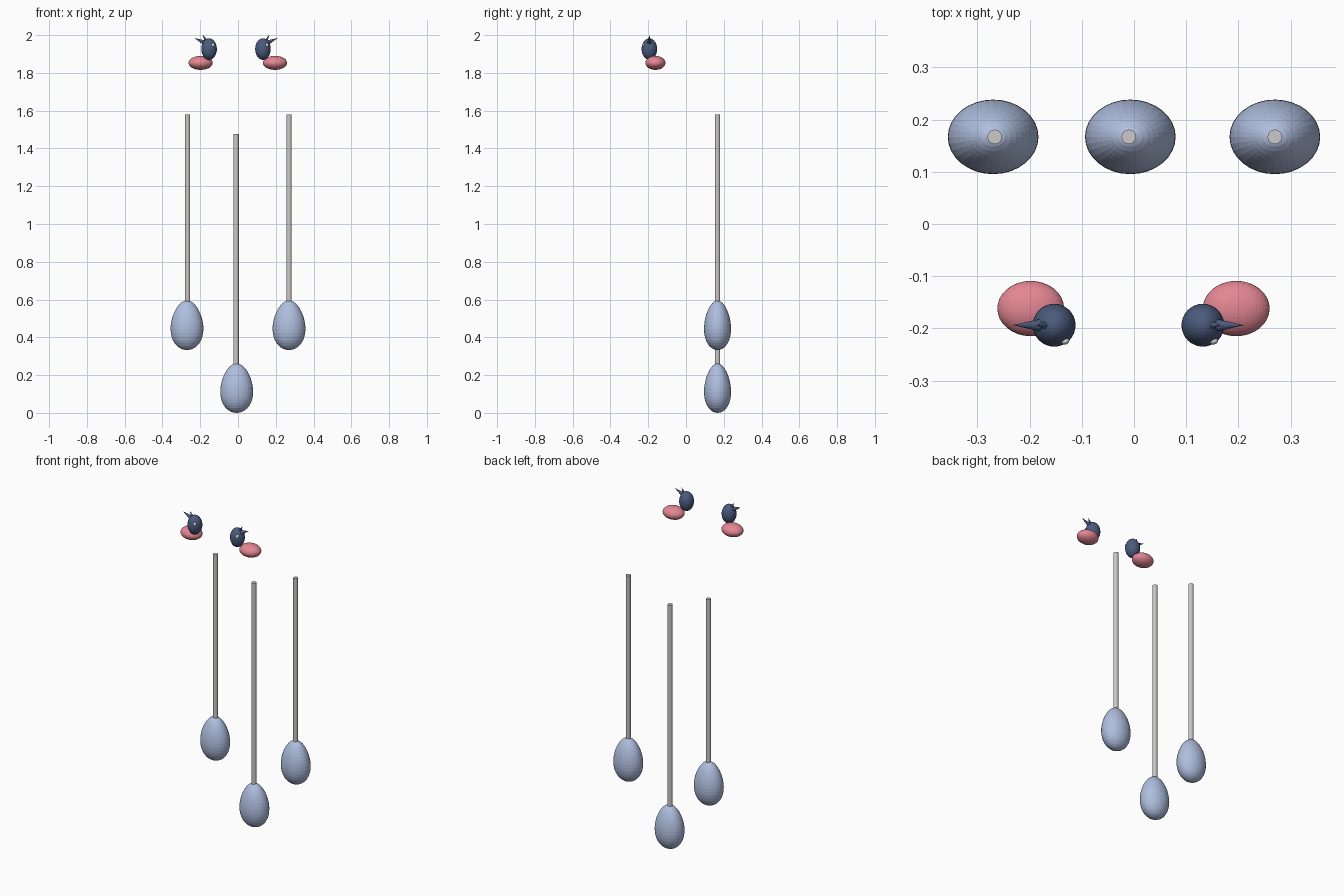
import bpy, bmesh, math
from mathutils import Vector, Matrix

if "Cube" in bpy.data.objects:
    bpy.data.objects.remove(bpy.data.objects["Cube"])


def mat(name, c):
    m = bpy.data.materials.new(name)
    m.diffuse_color = (*c, 1)
    m.use_nodes = True
    m.node_tree.nodes["Principled BSDF"].inputs["Base Color"].default_value = m.diffuse_color
    return m


EGG = mat("pale blue", (0.43, 0.52, 0.74))
ROD = mat("light grey", (0.60, 0.59, 0.57))
PINK = mat("pink", (0.77, 0.24, 0.29))
DARK = mat("slate blue", (0.07, 0.105, 0.205))
WHITE = mat("white", (0.85, 0.85, 0.82))


def finish(name, bm, material):
    bmesh.ops.recalc_face_normals(bm, faces=bm.faces)
    me = bpy.data.meshes.new(name)
    bm.to_mesh(me)
    bm.free()
    me.materials.append(material)
    ob = bpy.data.objects.new(name, me)
    bpy.context.collection.objects.link(ob)
    return ob


def ellipsoid(name, centre, radii, material, taper=0.0, u=32, v=20):
    bm = bmesh.new()
    bmesh.ops.create_uvsphere(bm, u_segments=u, v_segments=v, radius=1)
    for p in bm.verts:
        k = 1 - taper * p.co.z          # egg: narrower towards the top
        p.co = Vector((p.co.x * radii[0] * k, p.co.y * radii[1] * k, p.co.z * radii[2]))
        p.co += Vector(centre)
    return finish(name, bm, material)


def cone(name, base, tip, r1, r2, material, seg=16):
    base, tip = Vector(base), Vector(tip)
    d = tip - base
    bm = bmesh.new()
    bmesh.ops.create_cone(bm, cap_ends=True, segments=seg, radius1=r1, radius2=r2, depth=d.length)
    rot = d.to_track_quat('Z', 'Y').to_matrix().to_4x4()
    bm.transform(Matrix.Translation((base + tip) / 2) @ rot)
    return finish(name, bm, material)


# hanging weights on rods
for side, x, rx, z0, top in (("left", -0.27, -0.267, 0.333, 1.58),
                             ("middle", -0.007, -0.01, 0.0, 1.477),
                             ("right", 0.27, 0.27, 0.333, 1.58)):
    ellipsoid(side + "_weight", (x, 0.167, z0 + 0.131), (0.086, 0.0707, 0.131), EGG, 0.15)
    cone(side + "_rod", (rx, 0.167, z0 + 0.235), (rx, 0.167, top), 0.014, 0.014, ROD)

# pair of birds facing each other
for side, s, hx, bx in (("left", -1, -0.153, -0.198), ("right", 1, 0.132, 0.196)):
    ellipsoid(side + "_bird_body", (bx, -0.162, 1.853), (0.064, 0.053, 0.037), PINK)
    ellipsoid(side + "_bird_head", (hx, -0.194, 1.926), (0.041, 0.041, 0.057), DARK)
    # crest feathers pointing away from the centre
    y = -0.194
    cone(side + "_crest_long", (hx + s * 0.018, y, 1.957), (hx + s * 0.079, y, 1.985), 0.014, 0.0, DARK, 12)
    cone(side + "_crest_tall", (hx + s * 0.008, y, 1.957), (hx + s * 0.034, y, 2.0), 0.012, 0.0, DARK, 12)
    # eye on the front of the head
    ellipsoid(side + "_bird_eye", (hx + 0.02, -0.224, 1.947), (0.009, 0.007, 0.010), WHITE, 0, 16, 10)
